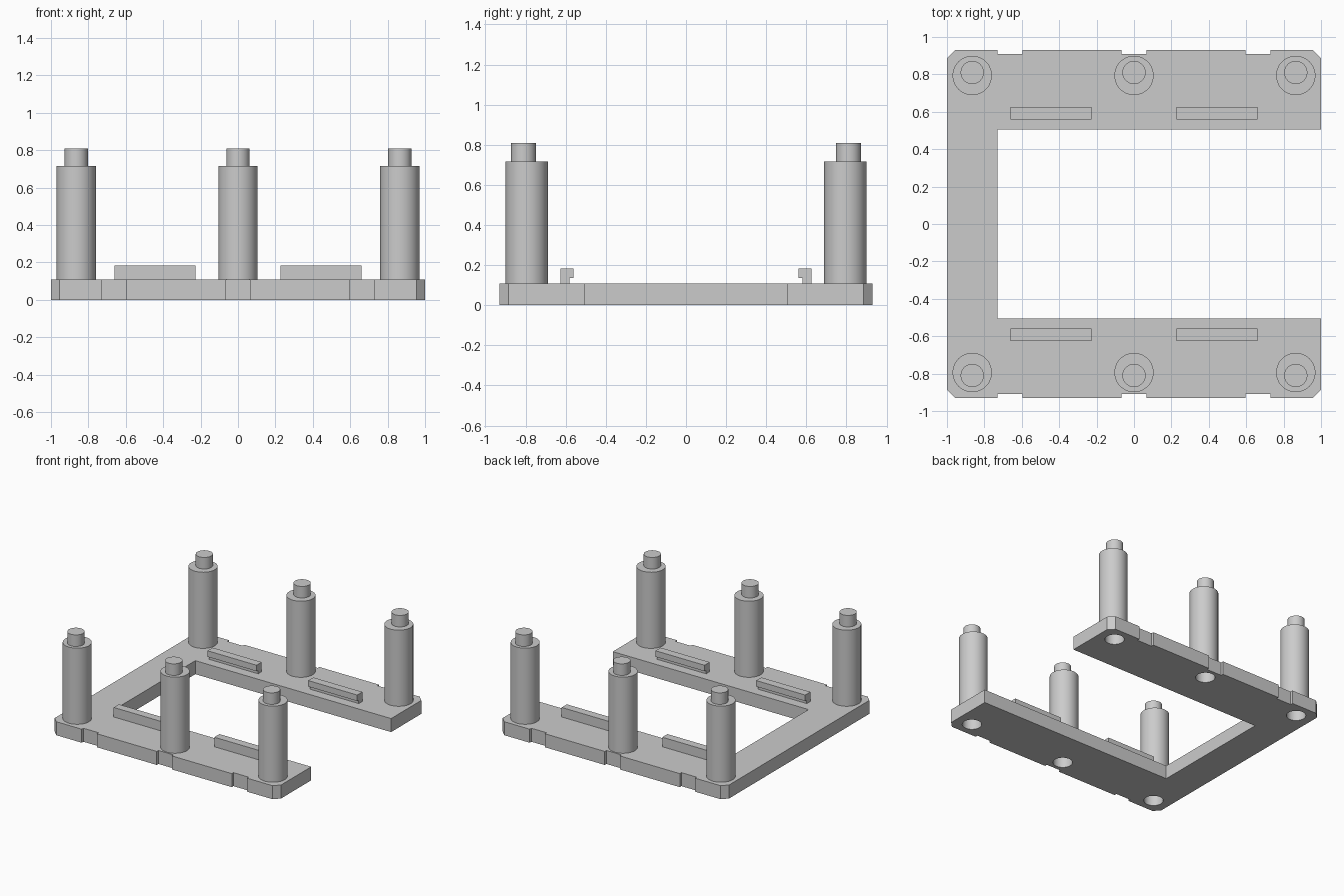
import bpy, bmesh, math
from mathutils import Matrix

if "Cube" in bpy.data.objects:
    bpy.data.objects.remove(bpy.data.objects["Cube"])

BASE_H, POST_TOP, PIN_TOP = 0.108, 0.716, 0.808
POST_X = (-0.865, 0.0, 0.865)
POST_Y, PIN_Y = 0.794, 0.81

grey = bpy.data.materials.new("plain grey")
grey.diffuse_color = (0.6, 0.6, 0.6, 1)
grey.use_nodes = True
grey.node_tree.nodes["Principled BSDF"].inputs["Base Color"].default_value = grey.diffuse_color


def make_object(name, bm):
    bmesh.ops.recalc_face_normals(bm, faces=bm.faces)
    mesh = bpy.data.meshes.new(name)
    bm.to_mesh(mesh)
    bm.free()
    mesh.materials.append(grey)
    ob = bpy.data.objects.new(name, mesh)
    bpy.context.collection.objects.link(ob)
    return ob


def prism(name, pts, vec):
    bm = bmesh.new()
    face = bm.faces.new([bm.verts.new(p) for p in pts])
    new = bmesh.ops.extrude_face_region(bm, geom=[face])["geom"]
    bmesh.ops.translate(bm, verts=[v for v in new if isinstance(v, bmesh.types.BMVert)], vec=vec)
    return make_object(name, bm)


def add_cylinder(bm, x, y, r, z0, z1, sides=48):
    bmesh.ops.create_cone(bm, cap_ends=True, segments=sides, radius1=r, radius2=r,
                          depth=z1 - z0, matrix=Matrix.Translation((x, y, (z0 + z1) / 2)))


def cylinder(name, *args):
    bm = bmesh.new()
    add_cylinder(bm, *args)
    ob = make_object(name, bm)
    smooth(ob)


def smooth(ob):
    bpy.ops.object.select_all(action='DESELECT')
    ob.select_set(True)
    bpy.context.view_layer.objects.active = ob
    bpy.ops.object.shade_smooth_by_angle(angle=math.radians(30))


# U-shaped base outline: chamfered outer corners and shallow edge notches
Y, D, C, IN_Y, IN_X = 0.93, 0.021, 0.045, 0.504, -0.73
edge = [(-1, Y - C), (-1 + C, Y)]
for cx in (-0.663, 0.0, 0.663):
    a, b = cx - 0.067, cx + 0.067
    edge += [(a, Y), (a, Y - D), (b, Y - D), (b, Y)]
edge += [(1 - C, Y), (1, Y - C), (1, IN_Y), (IN_X, IN_Y)]
outline = edge + [(x, -y) for x, y in reversed(edge)]
base = prism("base_frame", [(x, y, 0) for x, y in outline], (0, 0, BASE_H))

# Sockets under the posts
bm = bmesh.new()
for x in POST_X:
    for s in (-1, 1):
        add_cylinder(bm, x, s * PIN_Y, 0.071, -0.1, 0.2)
cutter = make_object("socket_cutter", bm)
cutter.hide_render = True
mod = base.modifiers.new("sockets", 'BOOLEAN')
mod.operation, mod.solver, mod.object = 'DIFFERENCE', 'EXACT', cutter
bpy.context.view_layer.objects.active = base
bpy.ops.object.modifier_apply(modifier=mod.name)
bpy.data.objects.remove(cutter)
smooth(base)

# Posts with stacking pins, and hooked rails facing the opening
for s, side in ((-1, "front"), (1, "back")):
    for x, place in zip(POST_X, ("left", "middle", "right")):
        cylinder(f"{side}_{place}_post", x, s * POST_Y, 0.105, BASE_H, POST_TOP)
        cylinder(f"{side}_{place}_pin", x, s * PIN_Y, 0.062, POST_TOP, PIN_TOP)
    hook = [(0.625, BASE_H), (0.625, 0.184), (0.56, 0.184), (0.56, 0.136),
            (0.58, 0.136), (0.58, BASE_H)]
    for x0, place in ((-0.661, "left"), (0.228, "right")):
        prism(f"{side}_{place}_hook_rail", [(x0, s * y, z) for y, z in hook], (0.433, 0, 0))
